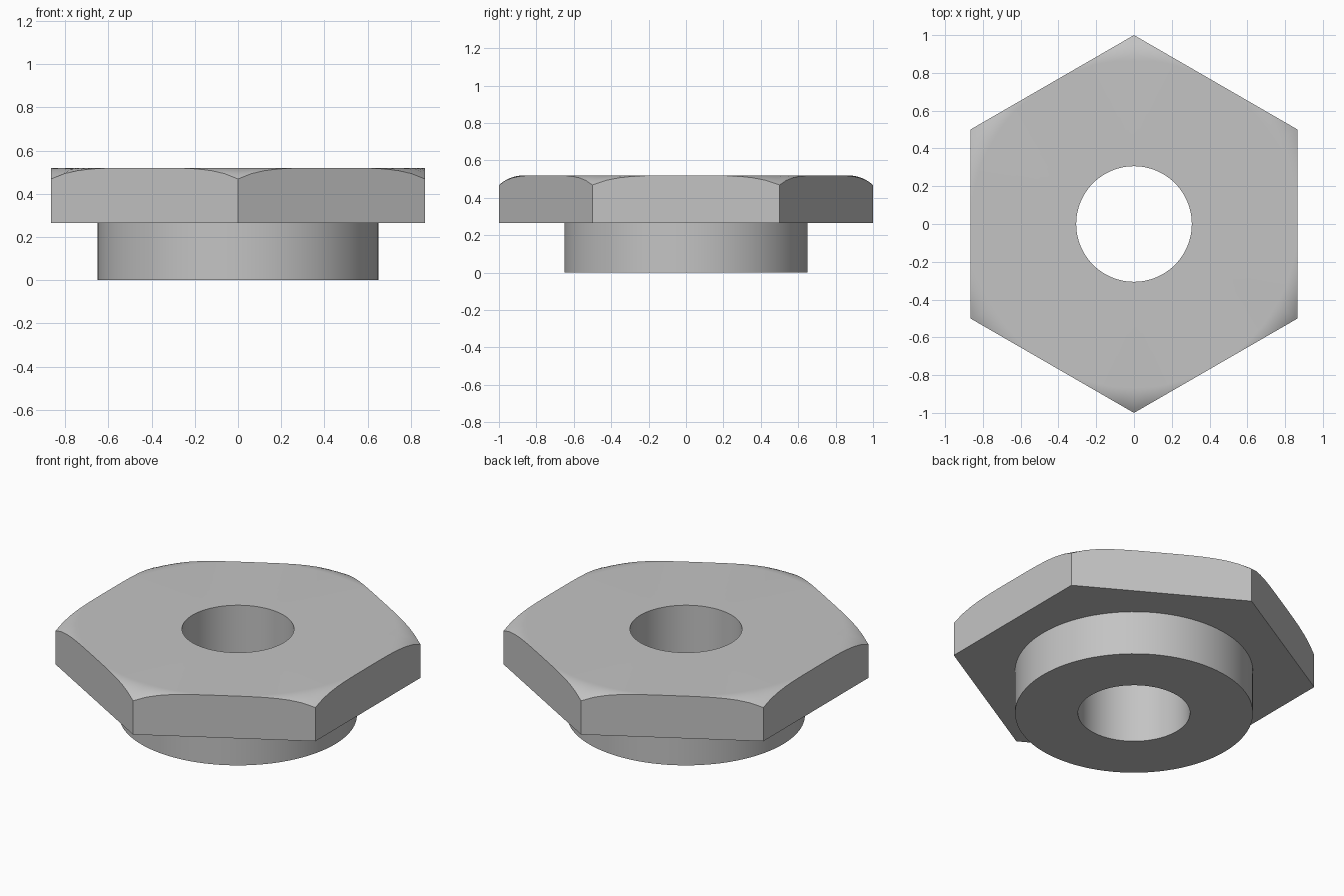
import bpy
import bmesh
import math

if "Cube" in bpy.data.objects:
    bpy.data.objects.remove(bpy.data.objects["Cube"], do_unlink=True)

SEGMENTS = 96
FILLET_STEPS = 7
BORE, COLLAR = 0.306, 0.65
FLAT = math.sqrt(0.75)          # centre to flat of the hexagon, corners at 1
LEDGE, TOP, FILLET = 0.265, 0.52, 0.2

steel = bpy.data.materials.new("steel grey")
steel.use_nodes = True
colour = (0.55, 0.55, 0.55, 1)
steel.diffuse_color = colour
steel.node_tree.nodes["Principled BSDF"].inputs["Base Color"].default_value = colour


def hex_radius(angle):
    """Distance to the hexagon's edge, with corners on the y axis."""
    sector = math.pi / 3
    offset = (angle + sector / 2) % sector - sector / 2
    return FLAT / math.cos(offset)


def crown_height(radius):
    """Turned rounding that lowers the corners of the top."""
    d = max(radius - FLAT, 0)
    return TOP - FILLET + math.sqrt(FILLET ** 2 - d ** 2)


def section(angle):
    """Closed cross-section from the bore, round the outside and back."""
    edge = hex_radius(angle)
    points = [(BORE, 0), (COLLAR, 0), (COLLAR, LEDGE), (edge, LEDGE)]
    for i in range(FILLET_STEPS + 1):
        r = edge + (FLAT - edge) * i / FILLET_STEPS
        points.append((r, crown_height(r)))
    return points + [(BORE, TOP)]


# Hexagonal head and round collar, swept around the bore
bm = bmesh.new()
rings = []
for s in range(SEGMENTS):
    a = 2 * math.pi * s / SEGMENTS
    rings.append([bm.verts.new((r * math.cos(a), r * math.sin(a), z))
                  for r, z in section(a)])
for s, ring in enumerate(rings):
    following = rings[(s + 1) % SEGMENTS]
    for k in range(len(ring)):
        n = (k + 1) % len(ring)
        bm.faces.new((ring[k], following[k], following[n], ring[n]))
bmesh.ops.remove_doubles(bm, verts=bm.verts, dist=0.00005)
bmesh.ops.recalc_face_normals(bm, faces=bm.faces)

mesh = bpy.data.meshes.new("hex_flange_nut")
bm.to_mesh(mesh)
bm.free()
mesh.materials.append(steel)
nut = bpy.data.objects.new("hex_flange_nut", mesh)
bpy.context.collection.objects.link(nut)

bpy.context.view_layer.objects.active = nut
nut.select_set(True)
bpy.ops.object.shade_smooth_by_angle(angle=math.radians(30))
